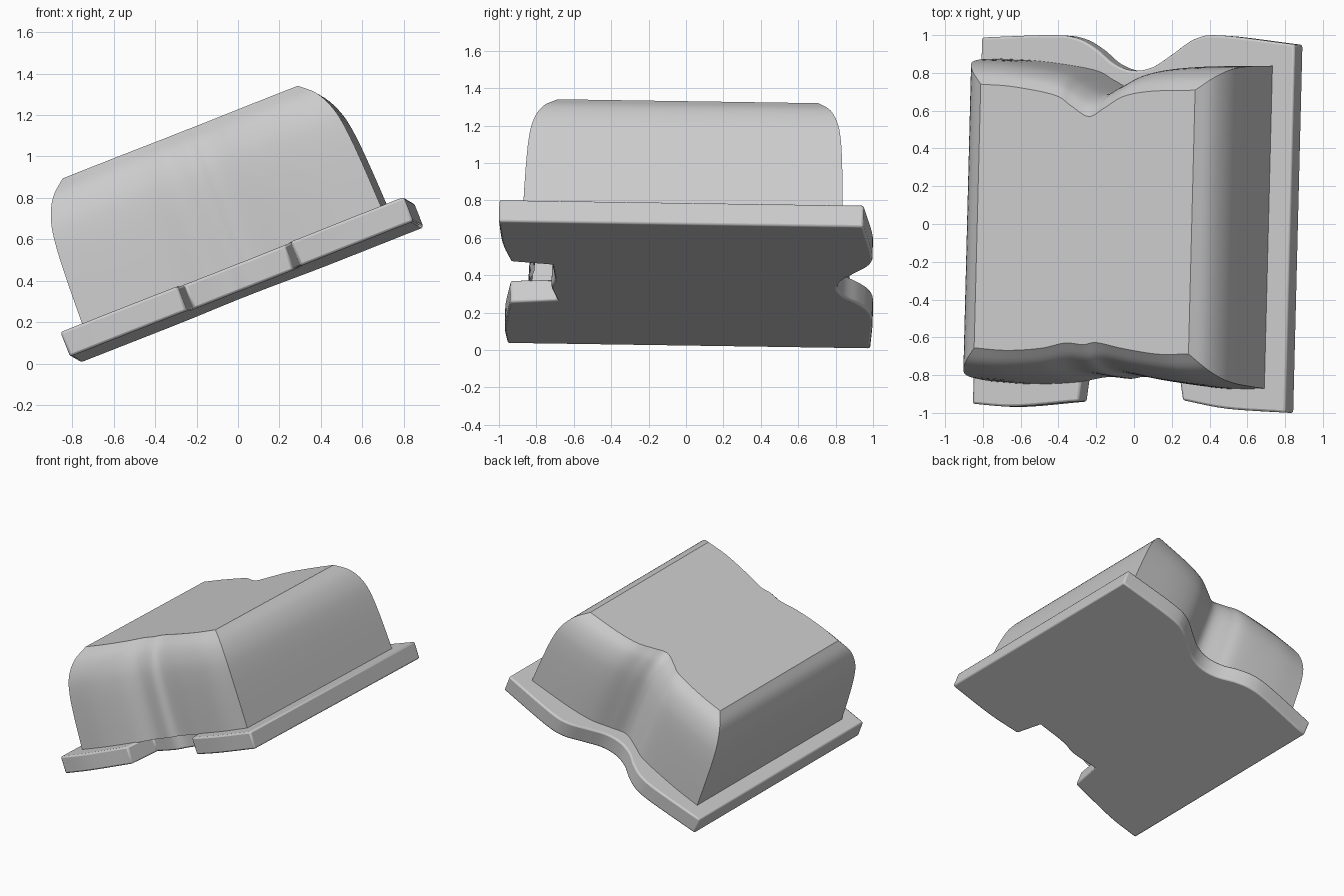
import bpy, bmesh
from mathutils import Vector, Matrix

if "Cube" in bpy.data.objects:
    bpy.data.objects.remove(bpy.data.objects["Cube"])

# Tilted frame shared by both parts: u along the slope, v to the back, w outward
V = Vector((0.025, 1, -0.015)).normalized()
U = Vector((0.93, -0.018, 0.366)).normalized()
W = U.cross(V).normalized()
FRAME = Matrix((U, V, W)).transposed().to_4x4()
FRAME.translation = (0, 0, 0.329)


def smooth(points, n=6):
    """Catmull-Rom curve through 2D points."""
    p = [Vector(q) for q in points]
    p = [2 * p[0] - p[1]] + p + [2 * p[-1] - p[-2]]
    out = []
    for a, b, c, d in zip(p, p[1:], p[2:], p[3:]):
        for k in range(n):
            t = k / n
            out.append(0.5 * (2 * b + (c - a) * t + (2 * a - 5 * b + 4 * c - d) * t * t
                              + (3 * b - a - 3 * c + d) * t ** 3))
    return out + [p[-2]]


def loft(name, rings, cap_bottom, bevel=0):
    bm = bmesh.new()
    loops = [[bm.verts.new(p) for p in ring] for ring in rings]
    n = len(loops[0])
    for lo, hi in zip(loops, loops[1:]):
        for i in range(n):
            j = (i + 1) % n
            bm.faces.new((lo[i], lo[j], hi[j], hi[i]))
    bm.faces.new(loops[-1])
    if cap_bottom:
        bm.faces.new(loops[0][::-1])
    me = bpy.data.meshes.new(name)
    bm.to_mesh(me)
    bm.free()
    ob = bpy.data.objects.new(name, me)
    bpy.context.collection.objects.link(ob)
    ob.matrix_world = FRAME
    bpy.ops.object.select_all(action='DESELECT')
    bpy.context.view_layer.objects.active = ob
    ob.select_set(True)
    if bevel:
        mod = ob.modifiers.new("edge", 'BEVEL')
        mod.width, mod.segments = bevel, 2
        mod.limit_method, mod.angle_limit = 'ANGLE', 0.8
    bpy.ops.object.shade_smooth_by_angle(angle=0.6)
    return ob


# Base plate: wavy back edge, square notch in the front edge
outline = (
    smooth([(-0.845, -0.97), (-0.6, -0.98), (-0.24, -0.945)])
    + smooth([(-0.21, -0.69), (-0.02, -0.72), (0.1, -0.70), (0.31, -0.71)])
    + smooth([(0.35, -0.93), (0.6, -0.97), (0.937, -0.985)])
    + smooth([(0.937, 0.965), (0.52, 1.005), (0.37, 0.985), (0.24, 0.90), (0.13, 0.83),
              (0.02, 0.81), (-0.09, 0.845), (-0.19, 0.92), (-0.3, 0.975),
              (-0.45, 0.99), (-0.845, 0.97)]))
loft("base_plate", [[(p.x, p.y, w) for p in outline] for w in (0, 0.127)], True, 0.012)

# Puffed body: open underneath, mitred corners, rounded shoulder
front = smooth([(-0.735, -0.85), (-0.5, -0.86), (-0.25, -0.845), (-0.08, -0.815),
                (0.05, -0.822), (0.15, -0.81), (0.35, -0.84), (0.6, -0.865), (0.815, -0.86)])
back = smooth([(0.815, 0.85), (0.5, 0.84), (0.3, 0.81), (0.16, 0.745), (0.05, 0.70),
               (-0.08, 0.755), (-0.2, 0.81), (-0.5, 0.85), (-0.735, 0.86)])
profile = smooth([(0, 0.122), (0.008, 0.35), (0.02, 0.53), (0.042, 0.65),
                  (0.09, 0.75), (0.165, 0.82)], 4)
c, half = 0.045, 0.775
rings = []
for inset, w in profile:
    s = (half - inset) / half
    rings.append([(c + (p.x - c) * s, p.y + inset, w) for p in front]
                 + [(c + (p.x - c) * s, p.y - inset * 0.9, w) for p in back])
loft("padded_body", rings, False)
